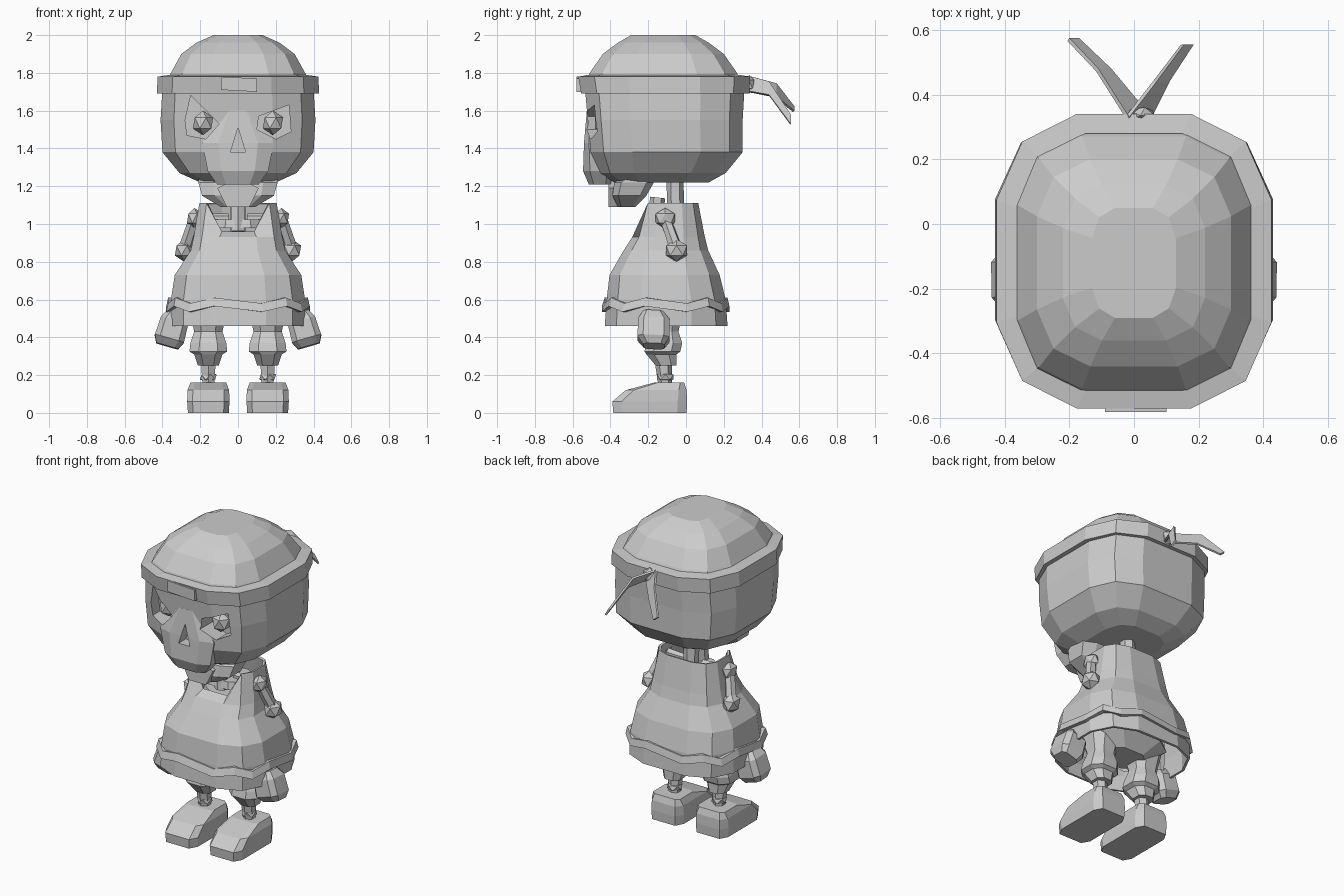
import bpy, bmesh
from math import cos, sin, pi, copysign
from mathutils import Vector, Matrix

cube = bpy.data.objects.get("Cube")
if cube:
    bpy.data.objects.remove(cube, do_unlink=True)

grey = bpy.data.materials.new("plain grey")
grey.use_nodes = True
COLOUR = (0.6, 0.6, 0.6, 1)
grey.diffuse_color = COLOUR
grey.node_tree.nodes["Principled BSDF"].inputs["Base Color"].default_value = COLOUR


def finish(name, bm):
    bmesh.ops.recalc_face_normals(bm, faces=bm.faces)
    mesh = bpy.data.meshes.new(name)
    bm.to_mesh(mesh)
    bm.free()
    mesh.materials.append(grey)
    ob = bpy.data.objects.new(name, mesh)
    bpy.context.collection.objects.link(ob)
    return ob


def loft(name, rings, sides=12, power=3, cx=0, caps=True, loop=False, shift=None):
    """Stack rounded-square rings given as (z, half width, front y, back y)."""
    bm = bmesh.new()
    rows = []
    fit = cos(pi / sides) ** (-2 / power)
    for r, (z, hx, y0, y1) in enumerate(rings):
        row = []
        for i in range(sides):
            a = 2 * pi * (i + 0.5) / sides
            u, v = (fit * copysign(abs(t) ** (2 / power), t) for t in (cos(a), sin(a)))
            dz = shift(r, i) if shift else 0
            row.append(bm.verts.new((cx + hx * u, (y0 + y1) / 2 + (y1 - y0) / 2 * v, z + dz)))
        rows.append(row)
    pairs = list(zip(rows, rows[1:])) + ([(rows[-1], rows[0])] if loop else [])
    for low, high in pairs:
        for i in range(sides):
            j = (i + 1) % sides
            bm.faces.new((low[i], low[j], high[j], high[i]))
    if caps and not loop:
        bm.faces.new(rows[0])
        bm.faces.new(rows[-1])
    return finish(name, bm)


def ball(name, at, size):
    bm = bmesh.new()
    bmesh.ops.create_icosphere(bm, subdivisions=1, radius=1,
                               matrix=Matrix.Translation(at) @ Matrix.Diagonal((*size, 1)))
    return finish(name, bm)


def bone(name, a, b, r1, r2, sides=6):
    a, b = Vector(a), Vector(b)
    d = b - a
    bm = bmesh.new()
    bmesh.ops.create_cone(bm, cap_ends=True, segments=sides, radius1=r1, radius2=r2, depth=d.length,
                          matrix=Matrix.Translation((a + b) / 2) @ d.to_track_quat('Z', 'Y').to_matrix().to_4x4())
    return finish(name, bm)


def prism(name, outline, y0, y1):
    bm = bmesh.new()
    front, back = ([bm.verts.new((x, y, z)) for x, z in outline] for y in (y0, y1))
    bm.faces.new(front)
    bm.faces.new(back)
    for i in range(len(front)):
        j = (i + 1) % len(front)
        bm.faces.new((front[i], front[j], back[j], back[i]))
    return finish(name, bm)


def carve(ob, cutter):
    mod = ob.modifiers.new("carve", 'BOOLEAN')
    mod.object, mod.operation, mod.solver = cutter, 'DIFFERENCE', 'EXACT'
    bpy.context.view_layer.objects.active = ob
    bpy.ops.object.modifier_apply(modifier=mod.name)


# Skull, upper jaw and lower jaw
skull = loft("skull", [(1.22, .2, -.38, .12), (1.27, .31, -.46, .21), (1.38, .4, -.505, .3), (1.55, .41, -.52, .3),
                       (1.72, .4, -.535, .31), (1.8, .355, -.51, .27), (1.9, .3, -.44, .2),
                       (1.96, .22, -.36, .12), (2, .13, -.29, .05)], power=3.3)
muzzle = loft("upper_jaw", [(1.21, .11, -.515, -.4), (1.28, .16, -.545, -.38), (1.43, .19, -.54, -.42),
                            (1.6, .08, -.525, -.45)], 8, 3)
loft("lower_jaw", [(1.09, .09, -.36, -.27), (1.15, .19, -.39, -.21), (1.22, .21, -.38, -.17),
                   (1.29, .2, -.26, -.18)], 8, 4)
prism("chin", [(-.06, 1.09), (.06, 1.09), (.11, 1.19), (0, 1.245), (-.11, 1.19)], -.41, -.3)

# Eye sockets, nose hole and eyes
cutters = [prism("nose_cutter", [(-.04, 1.38), (.04, 1.38), (0, 1.51)], -.7, -.47),
           prism("left_socket_cutter", [(.1, 1.5), (.11, 1.57), (.27, 1.63), (.28, 1.49), (.2, 1.45)], -.7, -.4),
           prism("right_socket_cutter", [(-.1, 1.53), (-.25, 1.68), (-.28, 1.55), (-.27, 1.47), (-.17, 1.45)],
                 -.7, -.4)]
for cutter in cutters:
    carve(skull, cutter)
    carve(muzzle, cutter)
    bpy.data.objects.remove(cutter, do_unlink=True)
for s, side in ((1, "left"), (-1, "right")):
    ball(side + "_eye", (s * .185, -.43, 1.535), (.06, .06, .065))

# Headband with front plate, knot and two tails
loft("headband", [(1.69, .4, -.53, .31), (1.69, .43, -.555, .335), (1.78, .425, -.57, .34),
                  (1.79, .36, -.515, .28)], loop=True)
prism("band_plate", [(-.09, 1.71), (.1, 1.7), (.1, 1.77), (-.09, 1.78)], -.58, -.55)
ball("band_knot", (.02, .335, 1.74), (.05, .03, .05))
for name, mid, end, droop in (("right_tail", (-.09, .48, 1.71), (-.185, .575, 1.61), .012),
                              ("left_tail", (.09, .44, 1.72), (.17, .555, 1.555), .025)):
    bm = bmesh.new()
    rows = []
    for (x, y, z), w, h in (((.02, .33, 1.745), .035, .04), (mid, .02, .035), (end, .015, droop)):
        rows.append([bm.verts.new((x - w, y, z + h)), bm.verts.new((x + w, y, z - h))])
    for a, b in zip(rows, rows[1:]):
        bm.faces.new((a[0], a[1], b[1], b[0]))
    finish(name, bm).modifiers.new("thickness", 'SOLIDIFY').thickness = .012

# Tunic with a notched neck and an open hem
tunic = loft("tunic", [(.46, .355, -.43, .22), (.6, .355, -.42, .21), (.73, .335, -.405, .178),
                       (.86, .25, -.33, .118), (.93, .235, -.285, .1), (1.11, .205, -.23, .065)], caps=False,
             shift=lambda r, i: -.15 if r == 5 and i in (8, 9) else 0)
mod = tunic.modifiers.new("cloth", 'SOLIDIFY')
mod.thickness, mod.offset = .015, -1
loft("zigzag_belt", [(.55, .35, -.41, .2), (.55, .38, -.445, .23), (.595, .37, -.43, .22), (.595, .34, -.39, .2)],
     sides=16, loop=True, shift=lambda r, i: .015 if i % 2 else -.015)

# Spine, ribs and pelvis
bone("neck_spine", (0, -.04, .5), (0, -.06, 1.3), .045, .045)
bone("throat_bone", (0, -.17, .96), (0, -.15, 1.14), .04, .04)
for k in range(3):
    z = .8 + k * .09
    loft("rib_%d" % k, [(z, .16 - k * .01, -.2, .03), (z + .045, .15 - k * .01, -.19, .02)], 8, 2.5)
loft("pelvis", [(.47, .12, -.2, 0), (.56, .25, -.27, .07), (.64, .22, -.25, .05)], 8, 3)

# Arms, hands, legs and feet
for s, side in ((1, "left"), (-1, "right")):
    shoulder, elbow, wrist = (s * .23, -.11, 1.03), (s * .285, -.05, .86), (s * .31, -.14, .5)
    ball(side + "_shoulder", shoulder, (.045, .06, .055))
    bone(side + "_collar_bone", (s * .05, -.1, 1.03), shoulder, .025, .03)
    bone(side + "_upper_arm", shoulder, elbow, .03, .035)
    ball(side + "_elbow", elbow, (.055, .065, .06))
    bone(side + "_forearm", (s * .25, -.06, .84), wrist, .03, .03)
    hand = loft(side + "_hand", [(-.09, .06, -.05, .06), (-.05, .08, -.085, .085), (.05, .075, -.085, .08),
                                 (.095, .05, -.06, .045)], 8, 4)
    hand.location = (s * .35, -.17, .44)
    hand.rotation_euler = (-.05, -s * .28, 0)
    cx = s * .157
    loft(side + "_trouser_leg", [(.25, .055, -.16, -.05), (.31, .075, -.21, -.05), (.325, .1, -.22, -.03),
                                 (.37, .095, -.21, -.02), (.43, .075, -.18, -.04), (.56, .1, -.22, -.01)],
         8, 2.5, cx)
    bone(side + "_shin", (cx, -.11, .14), (cx, -.12, .27), .035, .045)
    ball(side + "_ankle", (cx, -.11, .19), (.05, .05, .03))
    loft(side + "_foot", [(0, .108, -.385, .003), (.06, .112, -.39, .006), (.12, .11, -.32, .003),
                          (.16, .095, -.17, -.01)], 8, 6, cx)
